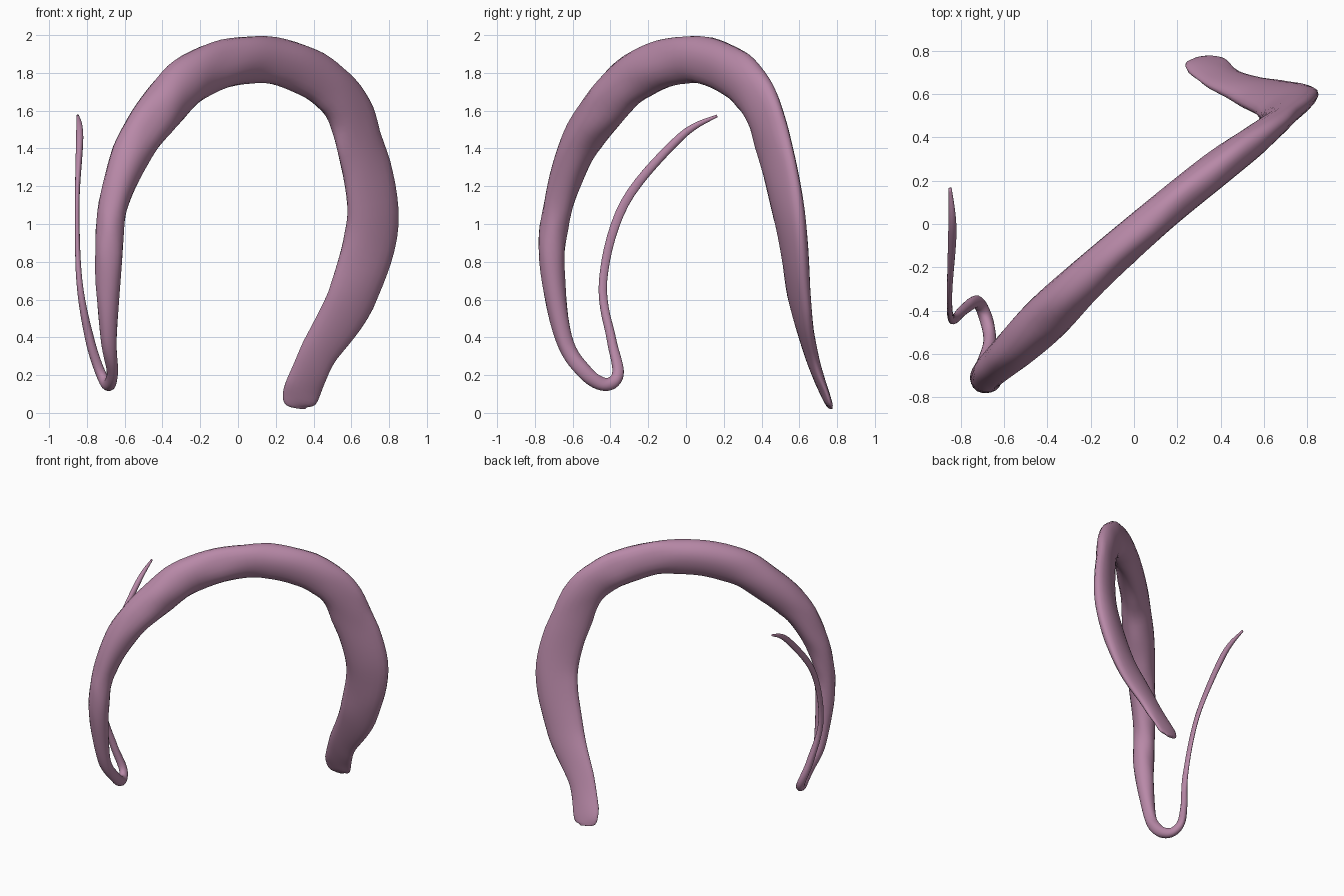
import bpy, bmesh, math, random
from mathutils import Vector

if "Cube" in bpy.data.objects:
    bpy.data.objects.remove(bpy.data.objects["Cube"])

random.seed(4)
SIDES, STEPS = 20, 7

# Stations along the body: centre x, y, z, half width, half thickness
S = [
    (0.31, 0.765, 0.028, 0.045, 0.01),
    (0.327, 0.742, 0.085, 0.096, 0.022),
    (0.415, 0.668, 0.29, 0.1, 0.033),
    (0.592, 0.6, 0.6, 0.134, 0.05),
    (0.714, 0.555, 1.0, 0.148, 0.06),
    (0.65, 0.468, 1.4, 0.144, 0.058),
    (0.555, 0.385, 1.65, 0.134, 0.07),
    (0.38, 0.255, 1.795, 0.132, 0.082),
    (0.11, 0.037, 1.876, 0.124, 0.085),
    (-0.2, -0.235, 1.802, 0.132, 0.096),
    (-0.4, -0.43, 1.612, 0.126, 0.11),
    (-0.55, -0.575, 1.4, 0.108, 0.096),
    (-0.66, -0.675, 1.1, 0.08, 0.076),
    (-0.685, -0.71, 0.8, 0.068, 0.072),
    (-0.685, -0.648, 0.4, 0.045, 0.043),
    (-0.665, -0.54, 0.22, 0.04, 0.03),
    (-0.685, -0.43, 0.15, 0.035, 0.031),
    (-0.725, -0.36, 0.205, 0.031, 0.027),
    (-0.785, -0.395, 0.39, 0.025, 0.024),
    (-0.84, -0.44, 0.7, 0.022, 0.016),
    (-0.851, -0.325, 1.11, 0.024, 0.012),
    (-0.838, -0.03, 1.46, 0.021, 0.019),
    (-0.848, 0.165, 1.573, 0.007, 0.007),
]


def spline(i, t):
    """Smooth interpolation of all station values."""
    p = [S[max(0, min(len(S) - 1, i + k))] for k in (-1, 0, 1, 2)]
    return [0.5 * (2 * b + (c - a) * t + (2 * a - 5 * b + 4 * c - d) * t * t
                   + (3 * b - a - 3 * c + d) * t ** 3) for a, b, c, d in zip(*p)]


def ease(t):
    t = max(0, min(1, t))
    return t * t * (3 - 2 * t)


rows = [spline(i, k / STEPS) for i in range(len(S) - 1) for k in range(STEPS)]
rows.append(list(S[-1]))
pts = [Vector(r[:3]) for r in rows]

# Swept tapering body, with slight organic lumps
bm = bmesh.new()
rings = []
bumps = [[random.uniform(-1, 1) for _ in range(4)] for _ in range(len(rows) // 3 + 2)]
for i, r in enumerate(rows):
    tan = (pts[min(i + 1, len(pts) - 1)] - pts[max(i - 1, 0)]).normalized()
    s = i / STEPS
    # The thin direction turns as the band twists
    az = math.radians(100 + 32 * ease(s / 8) + 48 * ease((s - 11) / 3))
    n = Vector((math.cos(az), math.sin(az), 0))
    n = (n - tan * n.dot(tan)).normalized()
    w = tan.cross(n)
    f = (i % 3) / 3
    m = [u + (v - u) * f for u, v in zip(bumps[i // 3], bumps[i // 3 + 1])]
    ring = []
    for j in range(SIDES):
        a = 2 * math.pi * j / SIDES
        lump = 1 + 0.03 * (m[0] * math.sin(2 * a) + m[1] * math.cos(3 * a)
                           + m[2] * math.sin(4 * a) + m[3] * math.cos(a))
        ring.append(bm.verts.new(pts[i] + (w * r[3] * math.cos(a)
                                           + n * r[4] * math.sin(a)) * lump))
    rings.append(ring)
for r0, r1 in zip(rings, rings[1:]):
    for j in range(SIDES):
        k = (j + 1) % SIDES
        bm.faces.new((r0[j], r0[k], r1[k], r1[j]))
bm.faces.new(rings[0][::-1])
bm.faces.new(rings[-1])
bmesh.ops.recalc_face_normals(bm, faces=bm.faces)
for v in bm.verts:
    v.co.z = max(0, min(2, v.co.z))
for f in bm.faces:
    f.smooth = True

mesh = bpy.data.meshes.new("curved_body")
bm.to_mesh(mesh)
bm.free()
body = bpy.data.objects.new("curved_body", mesh)
bpy.context.collection.objects.link(body)

# Single mauve colour
mat = bpy.data.materials.new("mauve")
mat.diffuse_color = (0.48, 0.25, 0.39, 1)
mat.use_nodes = True
mat.node_tree.nodes["Principled BSDF"].inputs["Base Color"].default_value = mat.diffuse_color
mesh.materials.append(mat)
